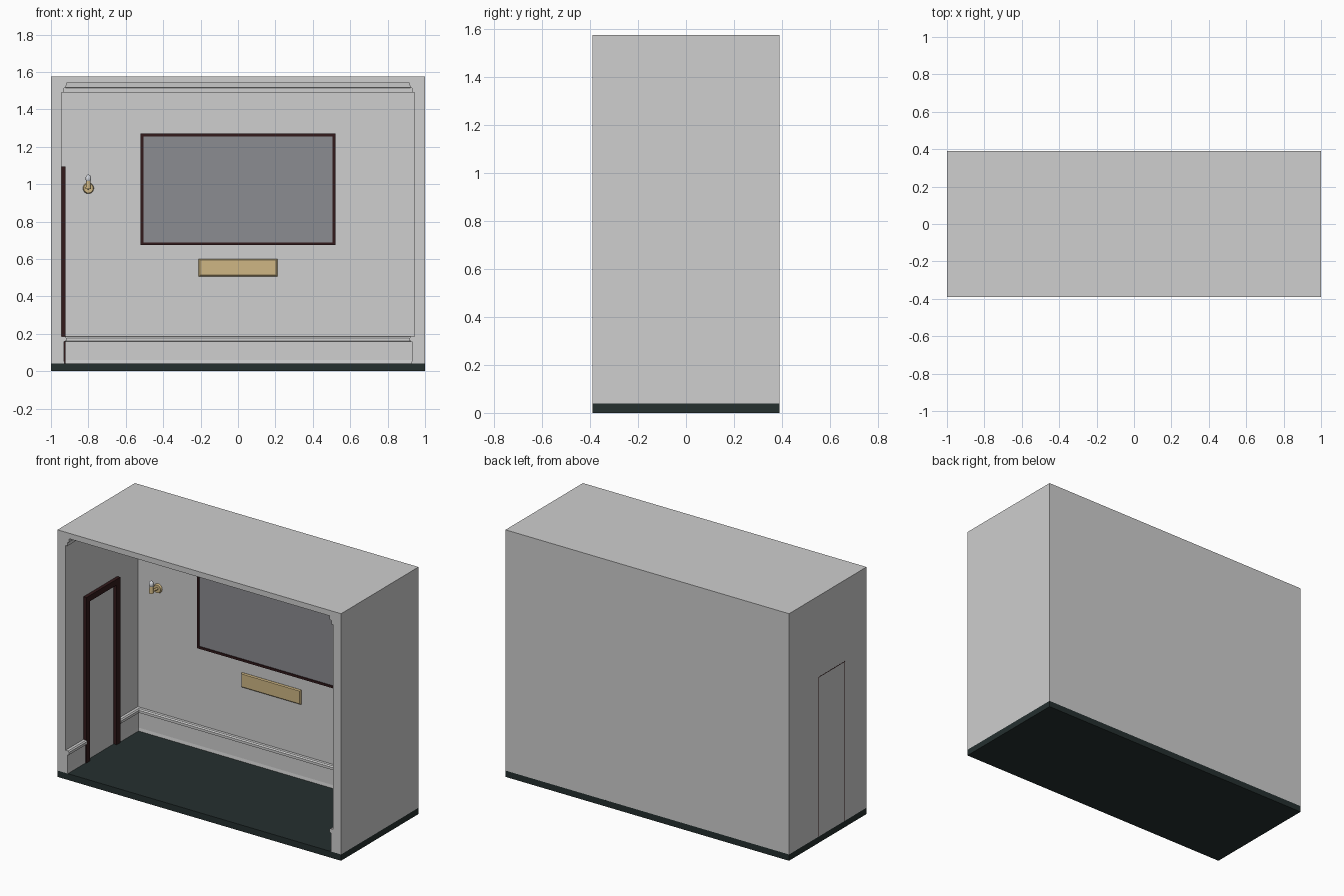
import bpy, bmesh, math
from mathutils import Matrix, Vector

if "Cube" in bpy.data.objects:
    bpy.data.objects.remove(bpy.data.objects["Cube"])


def material(name, rgb):
    m = bpy.data.materials.new(name)
    m.diffuse_color = (*rgb, 1)
    m.use_nodes = True
    m.node_tree.nodes["Principled BSDF"].inputs["Base Color"].default_value = m.diffuse_color
    return m


PLASTER = material("pale grey plaster", (0.62, 0.62, 0.62))
FLOOR = material("dark green floor", (0.018, 0.029, 0.028))
WOOD = material("dark red wood", (0.032, 0.010, 0.011))
GLASS = material("mirror grey", (0.26, 0.265, 0.285))
BRASS = material("pale brass", (0.62, 0.47, 0.23))
BULB = material("bulb white", (0.66, 0.68, 0.72))

# Room limits: outer half sizes, inner faces
X, Y, H = 1.0, 0.39, 1.575
XI, YB, Z0, Z1 = 0.943, 0.338, 0.04, 1.54


def finish(name, bm, mat, smooth=False):
    bmesh.ops.recalc_face_normals(bm, faces=bm.faces[:])
    me = bpy.data.meshes.new(name)
    bm.to_mesh(me)
    bm.free()
    me.materials.append(mat)
    ob = bpy.data.objects.new(name, me)
    bpy.context.collection.objects.link(ob)
    if smooth:
        bpy.context.view_layer.objects.active = ob
        ob.select_set(True)
        bpy.ops.object.shade_smooth_by_angle(angle=math.radians(40))
        ob.select_set(False)
    return ob


def box(name, lo, hi, mat):
    bm = bmesh.new()
    lo, hi = Vector(lo), Vector(hi)
    bmesh.ops.create_cube(bm, size=1, matrix=Matrix.Translation((lo + hi) / 2)
                          @ Matrix.Diagonal((*(hi - lo), 1)))
    return finish(name, bm, mat)


def plate(name, pts, depth, mat):
    """Extrude a closed 3D outline by a vector."""
    bm = bmesh.new()
    f = bm.faces.new([bm.verts.new(p) for p in pts])
    r = bmesh.ops.extrude_face_region(bm, geom=[f])
    bmesh.ops.translate(bm, vec=depth,
                        verts=[v for v in r["geom"] if isinstance(v, bmesh.types.BMVert)])
    return finish(name, bm, mat)


def tube(name, a, b, r1, r2, mat, seg=24):
    a, b = Vector(a), Vector(b)
    d = b - a
    m = Matrix.Translation((a + b) / 2) @ d.to_track_quat('Z', 'Y').to_matrix().to_4x4()
    bm = bmesh.new()
    bmesh.ops.create_cone(bm, cap_ends=True, segments=seg, radius1=r1, radius2=r2,
                          depth=d.length, matrix=m)
    return finish(name, bm, mat, True)


def moulding(name, profile, path):
    """Sweep a (depth, height) profile along mitred stations."""
    bm = bmesh.new()
    rings = [[bm.verts.new((*station(d), z)) for d, z in profile] for station in path]
    n = len(profile)
    for r, s in zip(rings, rings[1:]):
        for i in range(n):
            j = (i + 1) % n
            bm.faces.new((r[i], r[j], s[j], s[i]))
    bm.faces.new(rings[0])
    bm.faces.new(rings[-1])
    return finish(name, bm, PLASTER)


def left_at(y):
    return lambda d: (-XI + d, y)


def around(start):
    return [left_at(start), lambda d: (-XI + d, YB - d),
            lambda d: (XI - d, YB - d), lambda d: (XI - d, -Y)]


# Floor slab
box("floor", (-X, -Y, 0), (X, Y, Z0), FLOOR)

# Shell: walls and ceiling as one arch, plus the back wall
plate("side_walls_and_ceiling",
      [(-X, -Y, Z0), (-X, -Y, H), (X, -Y, H), (X, -Y, Z0),
       (XI, -Y, Z0), (XI, -Y, Z1), (-XI, -Y, Z1), (-XI, -Y, Z0)],
      (0, 2 * Y, 0), PLASTER)
box("back_wall", (-XI, YB, Z0), (XI, Y, Z1), PLASTER)

# Crown moulding and skirting, broken at the doorway
crown = [(-0.002, 1.49), (0.012, 1.49), (0.012, 1.513), (0.024, 1.517),
         (0.026, 1.542), (-0.002, 1.542)]
skirting = [(-0.002, Z0), (0.016, Z0), (0.013, 0.06), (0.013, 0.158),
            (0.025, 0.162), (0.025, 0.178), (0.018, 0.185), (-0.002, 0.185)]
DF, DB, DT, FW = -0.21, 0.132, 1.095, 0.037   # door frame front, back, top, width
moulding("crown_moulding", crown, around(-Y))
moulding("skirting_main", skirting, around(DB))
moulding("skirting_front_left", skirting, [left_at(-Y), left_at(DF)])


def arch(name, x, f, b, t, w, depth):
    """Upside-down U frame standing on the floor against the left wall."""
    yz = [(f, Z0), (f, t), (b, t), (b, Z0),
          (b - w, Z0), (b - w, t - w), (f + w, t - w), (f + w, Z0)]
    plate(name, [(x, y, z) for y, z in yz], (depth, 0, 0), WOOD)


# Door frame inside and thin door seam outside
arch("door_frame", -XI - 0.002, DF, DB, DT, FW, 0.023)
arch("door_seam_outside", -X - 0.0008, DF + FW, DB - FW, DT - FW, 0.004, 0.002)

# Framed mirror on the back wall
MX, MZ0, MZ1, MW = 0.52, 0.675, 1.27, 0.014
box("mirror_panel", (-MX + MW, YB - 0.004, MZ0 + MW), (MX - MW, YB + 0.002, MZ1 - MW), GLASS)
for s, side in ((-1, "left"), (1, "right")):
    a, b = sorted((s * MX, s * (MX - MW)))
    box("mirror_frame_" + side, (a, YB - 0.01, MZ0), (b, YB + 0.002, MZ1), WOOD)
for z, side in ((MZ0, "bottom"), (MZ1 - MW, "top")):
    box("mirror_frame_" + side, (-MX + MW, YB - 0.01, z), (MX - MW, YB + 0.002, z + MW), WOOD)

# Brass plaque with bevelled front edge
plaque = box("plaque", (-0.21, YB - 0.009, 0.507), (0.21, YB + 0.002, 0.6), BRASS)
bm = bmesh.new()
bm.from_mesh(plaque.data)
front = min(bm.faces, key=lambda f: f.calc_center_median().y)
bmesh.ops.bevel(bm, geom=front.edges[:], offset=0.006, segments=1, affect='EDGES')
bm.to_mesh(plaque.data)
bm.free()

# Wall lamp: rose, arm, socket, bulb
LX, LY = -0.8, 0.27
tube("lamp_wall_rose", (LX, YB + 0.002, 0.978), (LX, YB - 0.012, 0.978), 0.03, 0.025, BRASS)
tube("lamp_arm", (LX, YB, 0.978), (LX, LY - 0.006, 0.985), 0.008, 0.008, BRASS, 16)
tube("lamp_socket", (LX, LY, 0.975), (LX, LY, 1.017), 0.015, 0.011, BRASS)
bm = bmesh.new()
bmesh.ops.create_uvsphere(bm, u_segments=20, v_segments=12, radius=1,
                          matrix=Matrix.Translation((LX, LY, 1.03))
                          @ Matrix.Diagonal((0.015, 0.015, 0.021, 1)))
finish("lamp_bulb", bm, BULB, True)
